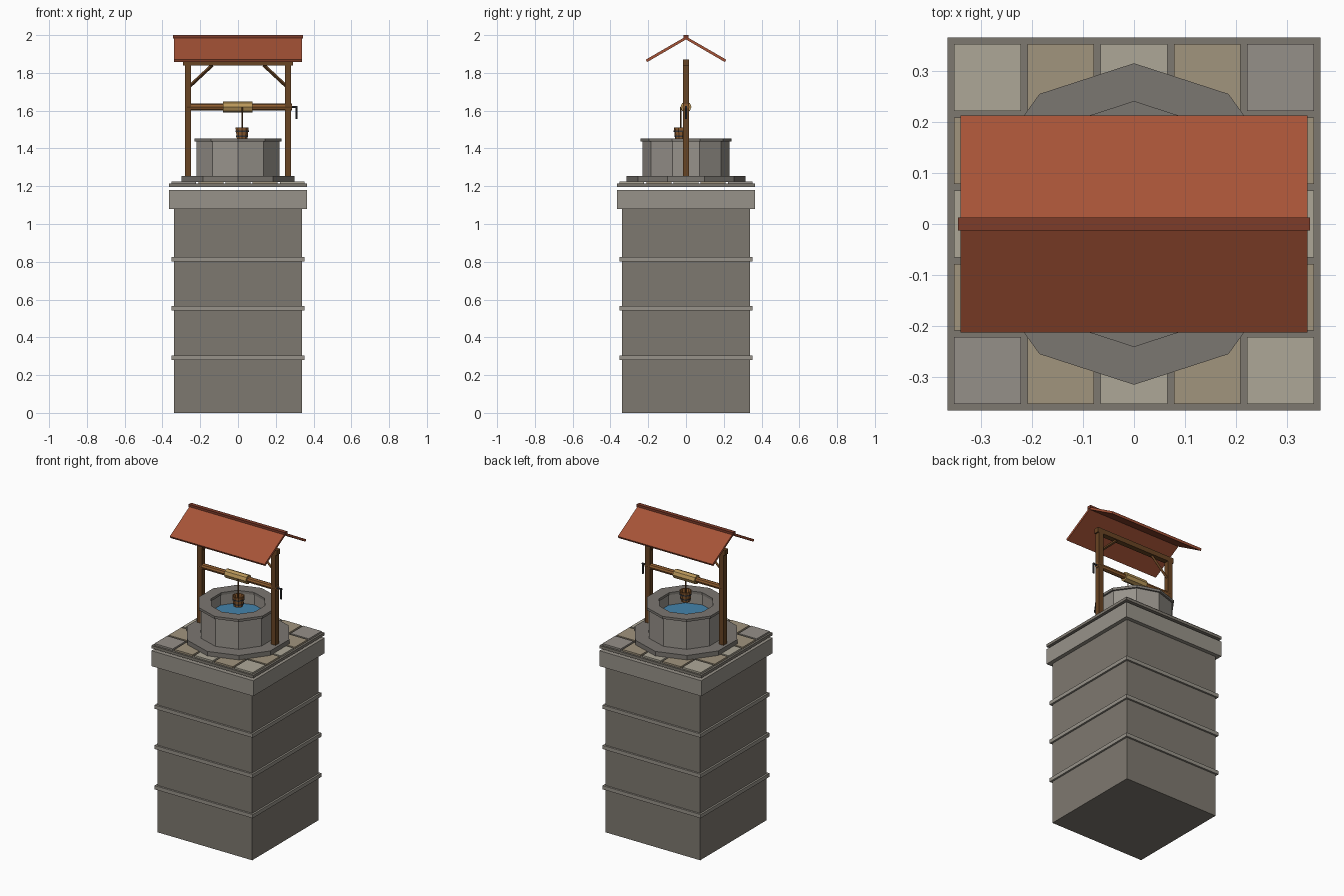
import bpy, bmesh, math
from mathutils import Vector

if "Cube" in bpy.data.objects:
    bpy.data.objects.remove(bpy.data.objects["Cube"])


def material(name, r, g, b):
    m = bpy.data.materials.new(name)
    lin = [(c / 255) ** 2.2 for c in (r, g, b)]
    m.diffuse_color = (*lin, 1)
    m.use_nodes = True
    m.node_tree.nodes["Principled BSDF"].inputs["Base Color"].default_value = m.diffuse_color
    return m


STONE = material("dark_stone", 125, 120, 111)
TRIM = material("trim_stone", 150, 145, 136)
WALL = material("wall_stone", 150, 145, 138)
RIM = material("rim_stone", 122, 118, 112)
TILES = [material("light_tile", 172, 166, 150), material("tan_tile", 160, 147, 125),
         material("grey_tile", 148, 142, 135)]
WOOD = material("dark_wood", 104, 70, 40)
BUCKET = material("bucket_wood", 140, 92, 50)
ROPE = material("rope", 185, 150, 90)
ROOF = material("roof_red", 165, 84, 58)
RIDGE = material("ridge_red", 125, 62, 46)
IRON = material("iron", 58, 60, 64)
WATER = material("water", 70, 130, 170)


def finish(name, bm, mat):
    bmesh.ops.recalc_face_normals(bm, faces=bm.faces[:])
    me = bpy.data.meshes.new(name)
    bm.to_mesh(me)
    bm.free()
    ob = bpy.data.objects.new(name, me)
    bpy.context.collection.objects.link(ob)
    me.materials.append(mat)
    return ob


def box(name, x, y, z, mat):
    """Box from (min, max) pairs."""
    bm = bmesh.new()
    bmesh.ops.create_cube(bm, size=1)
    for v in bm.verts:
        v.co = [lo + (c + 0.5) * (hi - lo) for c, (lo, hi) in zip(v.co, (x, y, z))]
    return finish(name, bm, mat)


def lathe(name, profile, sides, mat, center=(0, 0), closed=False):
    """Spin an (r, z) profile about a vertical axis; closed makes a ring."""
    bm = bmesh.new()
    loops = []
    for r, z in profile:
        loops.append([bm.verts.new((center[0] + r * math.cos(a), center[1] + r * math.sin(a), z))
                      for a in (math.pi / 2 + k * math.tau / sides for k in range(sides))])
    pairs = list(zip(loops, loops[1:]))
    if closed:
        pairs.append((loops[-1], loops[0]))
    else:
        bm.faces.new(loops[0])
        bm.faces.new(loops[-1])
    for a, b in pairs:
        for k in range(sides):
            n = (k + 1) % sides
            bm.faces.new((a[k], a[n], b[n], b[k]))
    return finish(name, bm, mat)


def ring(name, r0, r1, z0, z1, mat):
    return lathe(name, [(r0, z0), (r1, z0), (r1, z1), (r0, z1)], 10, mat, closed=True)


def rod(name, a, b, r, sides, mat):
    """Straight prism between two points."""
    a, b = Vector(a), Vector(b)
    bm = bmesh.new()
    bmesh.ops.create_cone(bm, cap_ends=True, segments=sides, radius1=r, radius2=r,
                          depth=(b - a).length)
    ob = finish(name, bm, mat)
    ob.rotation_euler = (b - a).to_track_quat('Z', 'Y').to_euler()
    ob.location = (a + b) / 2
    return ob


def extrude_x(name, profile, half, mat):
    """Extrude a (y, z) profile along x."""
    bm = bmesh.new()
    ends = [[bm.verts.new((x, y, z)) for y, z in profile] for x in (-half, half)]
    for e in ends:
        bm.faces.new(e)
    for k in range(len(profile)):
        n = (k + 1) % len(profile)
        bm.faces.new((ends[0][k], ends[0][n], ends[1][n], ends[1][k]))
    return finish(name, bm, mat)


def square(name, h, z0, z1, mat):
    return box(name, (-h, h), (-h, h), (z0, z1), mat)


# Pedestal with bands and cap
square("pedestal", 0.34, 0, 1.09, STONE)
for i, z in enumerate((0.28, 0.541, 0.802)):
    square(f"pedestal_band_{i}", 0.352, z, z + 0.024, TRIM)
square("pedestal_cap", 0.365, 1.08, 1.18, TRIM)

# Paved slab
square("paving_slab", 0.365, 1.196, 1.214, STONE)
for i in range(5):
    for j in range(5):
        x, y = (i - 2) * 0.1435, (j - 2) * 0.1435
        kind = 1 if (i + j) % 2 else (2 if i == j else 0)
        box(f"paving_tile_{i}_{j}", (x - 0.0655, x + 0.0655), (y - 0.0655, y + 0.0655),
            (1.208, 1.225), TILES[kind])

# Ten-sided well
lathe("well_plinth", [(0.315, 1.222), (0.315, 1.254)], 10, RIM)
ring("well_wall", 0.17, 0.23, 1.25, 1.442, WALL)
ring("well_rim", 0.165, 0.241, 1.437, 1.453, RIM)
lathe("well_water", [(0.172, 1.35), (0.172, 1.37)], 10, WATER)

# Frame: posts, braces and top beam
for s, side in ((-1, "left"), (1, "right")):
    xs = sorted((s * 0.248, s * 0.281))
    box(f"{side}_post", xs, (-0.017, 0.017), (1.25, 1.85), WOOD)
    rod(f"{side}_brace", (s * 0.255, 0, 1.73), (s * 0.135, 0, 1.842), 0.009, 4, WOOD)
box("top_beam", (-0.29, 0.29), (-0.017, 0.017), (1.838, 1.87), WOOD)

# Gable roof
for s, side in ((-1, "front"), (1, "back")):
    extrude_x(f"{side}_roof", [(0, 1.993), (s * 0.213, 1.87), (s * 0.206, 1.857), (0, 1.977)],
              0.34, ROOF)
box("roof_ridge", (-0.345, 0.345), (-0.013, 0.013), (1.982, 2.0), RIDGE)

# Windlass with crank
rod("axle", (-0.27, 0, 1.62), (0.285, 0, 1.62), 0.018, 8, BUCKET)
rod("rope_spool", (-0.08, 0, 1.62), (0.076, 0, 1.62), 0.029, 8, ROPE)
rod("crank_shaft", (0.28, 0, 1.62), (0.315, 0, 1.62), 0.006, 6, IRON)
rod("crank_handle", (0.31, 0, 1.624), (0.31, 0, 1.556), 0.006, 6, IRON)

# Hanging bucket
bx, by = 0.022, -0.028
rod("bucket_rope", (bx, by, 1.62), (bx, by, 1.48), 0.004, 6, WOOD)
lathe("bucket", [(0.029, 1.447), (0.037, 1.512), (0.031, 1.512), (0.026, 1.47)], 10,
      BUCKET, (bx, by))
for i, (z, r) in enumerate(((1.46, 0.0335), (1.488, 0.037))):
    lathe(f"bucket_band_{i}", [(r - 0.006, z), (r, z), (r, z + 0.008), (r - 0.006, z + 0.008)],
          10, IRON, (bx, by), closed=True)
